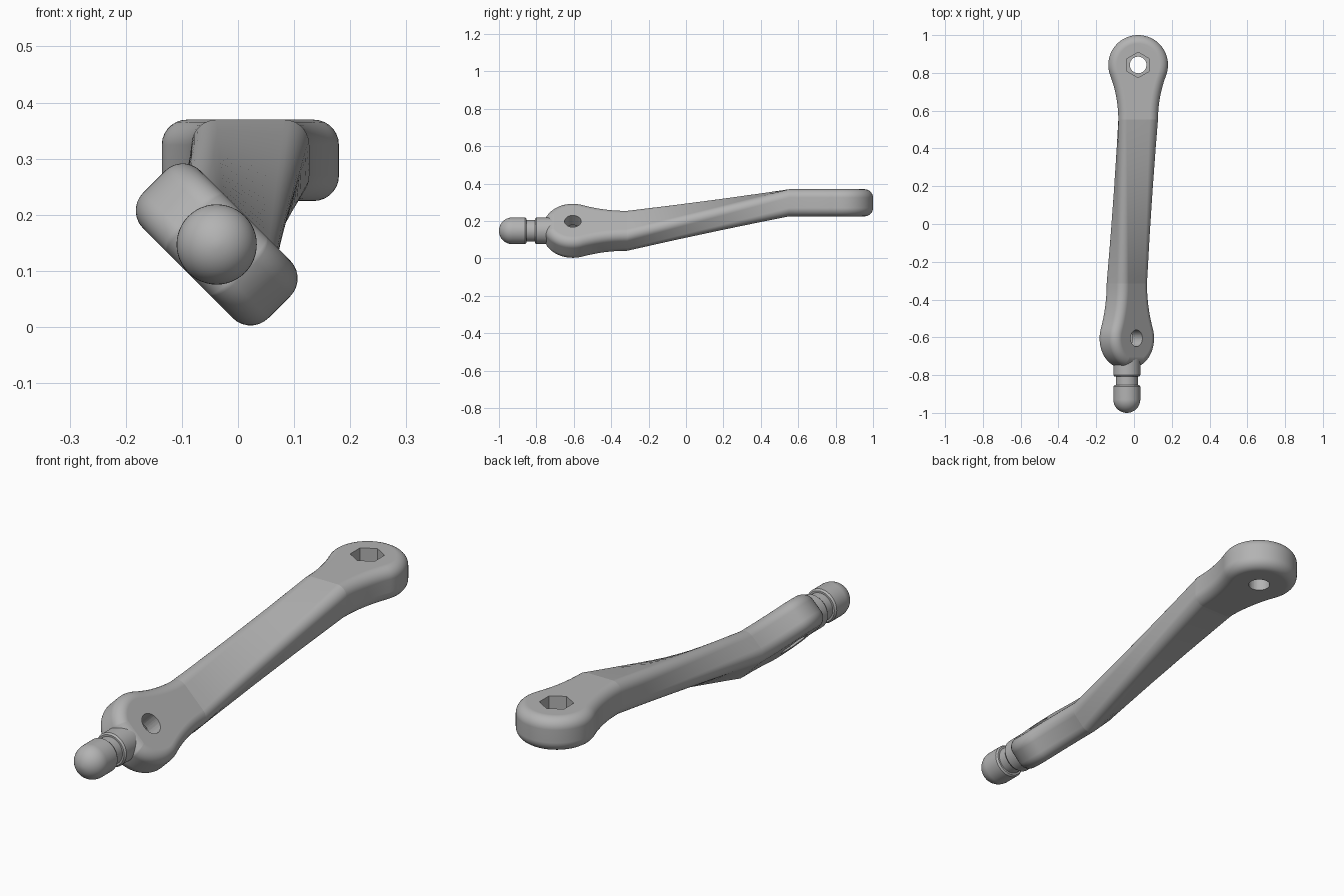
import bpy, bmesh, math
from mathutils import Matrix, Vector

cube = bpy.data.objects.get("Cube")
if cube:
    bpy.data.objects.remove(cube)

# Sizes shared by both ends of the arm
HEAD_R, NECK_W, NECK_D = 0.158, 0.105, 0.29
HALF_T, FILLET, STEPS = 0.0725, 0.045, 7
BACK = Matrix.Translation((0.022, 0.842, 0.297))
FRONT = (Matrix.Translation((-0.038, -0.605, 0.147)) @ Matrix.Rotation(math.radians(45), 4, 'Y')
         @ Matrix.Scale(-1, 4, (0, 1, 0)))

grey = bpy.data.materials.new("plain_grey")
grey.use_nodes = True
GREY = (0.45, 0.45, 0.45, 1)
grey.diffuse_color = GREY
grey.node_tree.nodes["Principled BSDF"].inputs["Base Color"].default_value = GREY


def make_object(name, bm):
    bmesh.ops.recalc_face_normals(bm, faces=bm.faces)
    mesh = bpy.data.meshes.new(name)
    bm.to_mesh(mesh)
    bm.free()
    mesh.materials.append(grey)
    obj = bpy.data.objects.new(name, mesh)
    bpy.context.collection.objects.link(obj)
    return obj


def activate(obj):
    bpy.ops.object.select_all(action='DESELECT')
    obj.select_set(True)
    bpy.context.view_layer.objects.active = obj


# Rounded edge profile: (inset, height) from bottom to top
layers = []
for side, start in ((-1, -90), (1, 0)):
    for i in range(STEPS + 1):
        a = math.radians(start + 90 * i / STEPS)
        layers.append((FILLET * (1 - math.cos(a)), side * (HALF_T - FILLET) + FILLET * math.sin(a)))


def head_outline(flat_end):
    """Half outline, neck to tip, as (point, outward normal), then mirrored."""
    neck_r = (NECK_W**2 + NECK_D**2 - HEAD_R**2) / (2 * (HEAD_R - NECK_W))
    sweep = math.asin(NECK_D / (neck_r + HEAD_R))
    half = []
    for i in range(13):
        a = sweep * i / 12
        n = Vector((math.cos(a), -math.sin(a)))
        half.append((Vector((NECK_W + neck_r, -NECK_D)) - n * neck_r, n))
    end = math.asin(flat_end / HEAD_R) if flat_end else math.pi / 2
    for i in range(1, 25):
        a = -sweep + (end + sweep) * i / 24
        n = Vector((math.cos(a), math.sin(a)))
        half.append((n * HEAD_R, n))
    if flat_end:
        # Mitred corner where the round meets the flat
        p, n = half[-1]
        m = (n + Vector((0, 1))).normalized()
        half[-1] = (p, m / m.dot(n))
    mirrored = [(Vector((-p.x, p.y)), Vector((-n.x, n.y))) for p, n in reversed(half)]
    return half + (mirrored if flat_end else mirrored[1:])


def add_head(bm, matrix, flat_end):
    outline = head_outline(flat_end)
    rows = []
    for inset, z in layers:
        pts = [p - n * inset for p, n in outline]
        rows.append([bm.verts.new(matrix @ Vector((p.x, p.y, z))) for p in pts])
    for low, high in zip(rows, rows[1:]):
        for i in range(len(low) - 1):
            bm.faces.new((low[i], low[i + 1], high[i + 1], high[i]))
    bm.faces.new(rows[0])
    bm.faces.new(rows[-1])


def neck_ring(matrix):
    right = [Vector((NECK_W - o, -NECK_D, z)) for o, z in layers]
    left = [Vector((-p.x, p.y, p.z)) for p in reversed(right)]
    return [matrix @ p for p in right + left]


# Arm: two heads joined by a twisted shaft
bm = bmesh.new()
add_head(bm, BACK, 0)
add_head(bm, FRONT, 0.145)
ring_a, ring_b = neck_ring(BACK), neck_ring(FRONT)
SPANS = 20
rings = [[bm.verts.new(a.lerp(b, s / SPANS)) for a, b in zip(ring_a, ring_b)] for s in range(SPANS + 1)]
for r, q in zip(rings, rings[1:]):
    for i in range(len(r)):
        j = (i + 1) % len(r)
        bm.faces.new((r[i], r[j], q[j], q[i]))
bmesh.ops.remove_doubles(bm, verts=bm.verts, dist=0.0001)
# Crisp crease where the shaft bends at each neck
neck_ys = (ring_a[0].y, ring_b[0].y)
for e in bm.edges:
    if any(all(abs(v.co.y - y) < 0.0005 for v in e.verts) for y in neck_ys):
        e.smooth = False
arm = make_object("arm", bm)


# Bolt holes with hexagonal sockets
def cut(matrix, sides, radius, low, high):
    bm = bmesh.new()
    place = matrix @ Matrix.Translation((0, 0, (low + high) / 2)) @ Matrix.Rotation(math.pi / 2, 4, 'Z')
    bmesh.ops.create_cone(bm, cap_ends=True, segments=sides, radius1=radius, radius2=radius,
                          depth=high - low, matrix=place)
    # Turn the hexagon so that its corners point along the arm
    if sides == 6:
        ys = [v.co.y for v in bm.verts]
        if max(ys) - min(ys) < 1.9 * radius:
            bmesh.ops.transform(bm, verts=bm.verts, matrix=matrix @ Matrix.Rotation(math.pi / 6, 4, 'Z')
                                @ matrix.inverted())
    cutter = make_object("hole_cutter", bm)
    cutter.hide_render = True
    mod = arm.modifiers.new("hole", 'BOOLEAN')
    mod.object, mod.operation, mod.solver = cutter, 'DIFFERENCE', 'EXACT'
    activate(arm)
    bpy.ops.object.modifier_apply(modifier=mod.name)
    bpy.data.objects.remove(cutter)


for matrix, low, high in ((BACK, 0, 0.1), (FRONT, -0.1, 0)):
    cut(matrix, 40, 0.044, -0.2, 0.2)
    cut(matrix, 6, 0.067, low, high)

# Ball-ended peg: turned profile with a groove
R, G = 0.0715, 0.058
profile = [(0, -0.69), (R, -0.69), (R, -0.80), (R - 0.006, -0.808), (G, -0.808), (G, -0.853),
           (R - 0.006, -0.853), (R, -0.861)]
for i in range(13):
    a = math.pi / 2 * i / 12
    profile.append((R * math.cos(a), -1 + R - R * math.sin(a)))
bm = bmesh.new()
verts = [bm.verts.new((-0.038 + r, y, 0.147)) for r, y in profile]
edges = [bm.edges.new(pair) for pair in zip(verts, verts[1:])]
bmesh.ops.spin(bm, geom=verts + edges, cent=(-0.038, 0, 0.147), axis=(0, 1, 0), angle=2 * math.pi, steps=48)
bmesh.ops.remove_doubles(bm, verts=bm.verts, dist=0.0001)
peg = make_object("ball_peg", bm)

for obj in (arm, peg):
    activate(obj)
    bpy.ops.object.shade_smooth_by_angle(angle=math.radians(30), keep_sharp_edges=True)
    weighted = obj.modifiers.new("weighted_normals", 'WEIGHTED_NORMAL')
    weighted.keep_sharp = True
